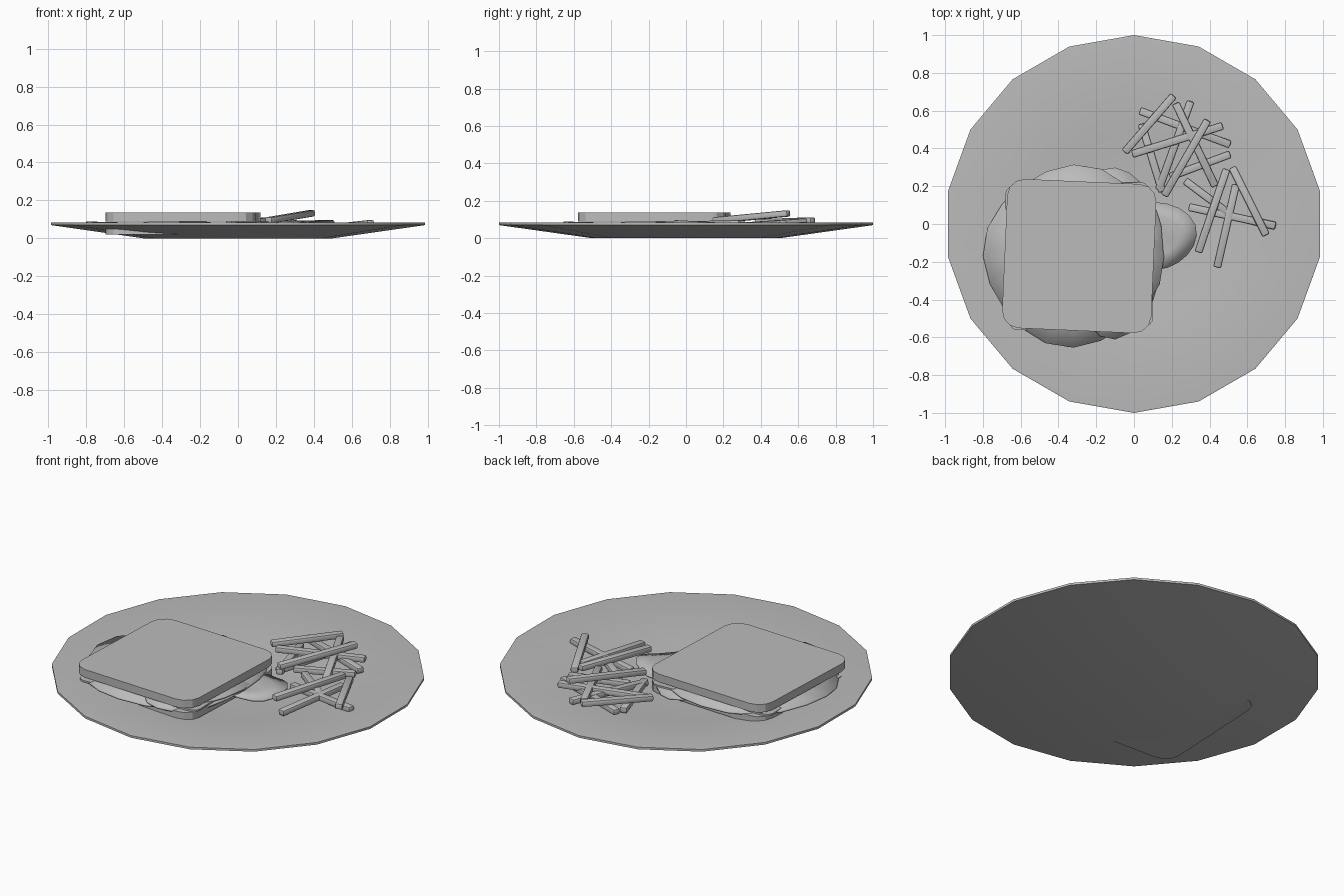
import bpy, bmesh, math
from mathutils import Vector

cube = bpy.data.objects.get("Cube")
if cube:
    bpy.data.objects.remove(cube, do_unlink=True)

grey = bpy.data.materials.new("plain_grey")
grey.use_nodes = True
GREY = (0.5, 0.5, 0.5, 1)
grey.diffuse_color = GREY
grey.node_tree.nodes["Principled BSDF"].inputs["Base Color"].default_value = GREY


def finish(name, bm, smooth=True):
    bmesh.ops.recalc_face_normals(bm, faces=bm.faces[:])
    mesh = bpy.data.meshes.new(name)
    bm.to_mesh(mesh)
    bm.free()
    mesh.materials.append(grey)
    obj = bpy.data.objects.new(name, mesh)
    bpy.context.collection.objects.link(obj)
    if smooth:
        bpy.ops.object.select_all(action='DESELECT')
        obj.select_set(True)
        bpy.context.view_layer.objects.active = obj
        bpy.ops.object.shade_smooth_by_angle(angle=math.radians(30))
    return obj


# Eighteen-sided plate: rings from the floor, over the rim, to the foot
def plate():
    bm = bmesh.new()
    sides = 18
    rings = []
    for radius, z in [(0.5, 0.014), (0.99, 0.085), (1.0, 0.083), (1.0, 0.07), (0.5, 0)]:
        ring = []
        for i in range(sides):
            a = math.pi / 2 + math.tau * i / sides
            ring.append(bm.verts.new((radius * math.cos(a), radius * math.sin(a), z)))
        rings.append(ring)
    for low, high in zip(rings, rings[1:]):
        for i in range(sides):
            j = (i + 1) % sides
            bm.faces.new((low[i], low[j], high[j], high[i]))
    bm.faces.new(rings[0])
    bm.faces.new(rings[-1])
    finish("plate", bm)


# Square slice with rounded corners
def slice_square(name, size, z, thick, turn, corner):
    bm = bmesh.new()
    bmesh.ops.create_cube(bm, size=1)
    for v in bm.verts:
        v.co = Vector((v.co.x * size, v.co.y * size, v.co.z * thick))
    upright = [e for e in bm.edges if abs(e.verts[0].co.z - e.verts[1].co.z) > thick / 2]
    bmesh.ops.bevel(bm, geom=upright, offset=corner, segments=3, profile=0.5, affect='EDGES')
    obj = finish(name, bm)
    obj.location = (-0.29, -0.17, z + thick / 2)
    obj.rotation_euler.z = math.radians(turn)


# Thin wavy leaf with a drooping edge
def leaf(name, center, rx, ry, z, droop, waves, phase):
    bm = bmesh.new()
    sides = 20
    rings = []
    for f in (0.6, 1.0):
        ring = []
        for i in range(sides):
            a = math.tau * i / sides
            wave = math.sin(waves * a + phase)
            r = f * (1 + 0.025 * wave)
            height = z + (droop * wave - droop * 0.4 if f == 1 else 0)
            ring.append(bm.verts.new((center[0] + rx * r * math.cos(a),
                                      center[1] + ry * r * math.sin(a), height)))
        rings.append(ring)
    bm.faces.new(rings[0])
    for i in range(sides):
        j = (i + 1) % sides
        bm.faces.new((rings[0][i], rings[0][j], rings[1][j], rings[1][i]))
    obj = finish(name, bm)
    solid = obj.modifiers.new("thickness", 'SOLIDIFY')
    solid.thickness = 0.01


# Chip: softened stick between two points
def chip(index, start, end, width=0.042, height=0.034):
    start, end = Vector(start), Vector(end)
    axis = end - start
    bm = bmesh.new()
    bmesh.ops.create_cube(bm, size=1)
    for v in bm.verts:
        v.co = Vector((v.co.x * axis.length, v.co.y * width, v.co.z * height))
    bmesh.ops.bevel(bm, geom=bm.edges[:], offset=0.009, segments=2, profile=0.5, affect='EDGES')
    obj = finish(f"chip_{index}", bm)
    obj.location = (start + end) / 2
    pitch = -math.atan2(axis.z, axis.xy.length)
    obj.rotation_euler = (0, pitch, math.atan2(axis.y, axis.x))


plate()

# Sandwich
slice_square("bottom_bread", 0.79, 0.02, 0.045, -2.5, 0.09)
slice_square("top_bread", 0.79, 0.09, 0.047, -2.5, 0.09)
slice_square("cheese", 0.76, 0.066, 0.01, 2, 0.04)
leaf("lettuce", (-0.32, -0.17), 0.47, 0.475, 0.083, 0.014, 4, 2.2)
leaf("ham", (-0.1, -0.15), 0.25, 0.455, 0.075, 0.012, 3, 1.0)
leaf("side_leaf", (0.11, -0.06), 0.22, 0.18, 0.068, 0.014, 3, 0.5)

# Pile of chips, lowest first
chips = [
    ((0.04, 0.53, 0.04), (0.15, 0.17, 0.05)),
    ((0.30, 0.65, 0.07), (0.13, 0.18, 0.05)),
    ((0.19, 0.25, 0.05), (0.51, 0.37, 0.06)),
    ((0.03, 0.60, 0.06), (0.51, 0.42, 0.06)),
    ((-0.01, 0.37, 0.07), (0.47, 0.52, 0.08)),
    ((0.22, 0.64, 0.09), (0.43, 0.20, 0.06)),
    ((-0.05, 0.38, 0.085), (0.21, 0.68, 0.095)),
    ((0.16, 0.15, 0.095), (0.39, 0.55, 0.133)),
    ((0.27, 0.23, 0.05), (0.51, 0.05, 0.05)),
    ((0.29, 0.09, 0.04), (0.75, -0.01, 0.06)),
    ((0.54, 0.21, 0.06), (0.44, -0.23, 0.04)),
    ((0.49, 0.29, 0.08), (0.34, -0.15, 0.07)),
    ((0.52, 0.30, 0.06), (0.70, -0.06, 0.08)),
]
for n, (a, b) in enumerate(chips, 1):
    chip(n, a, b)
